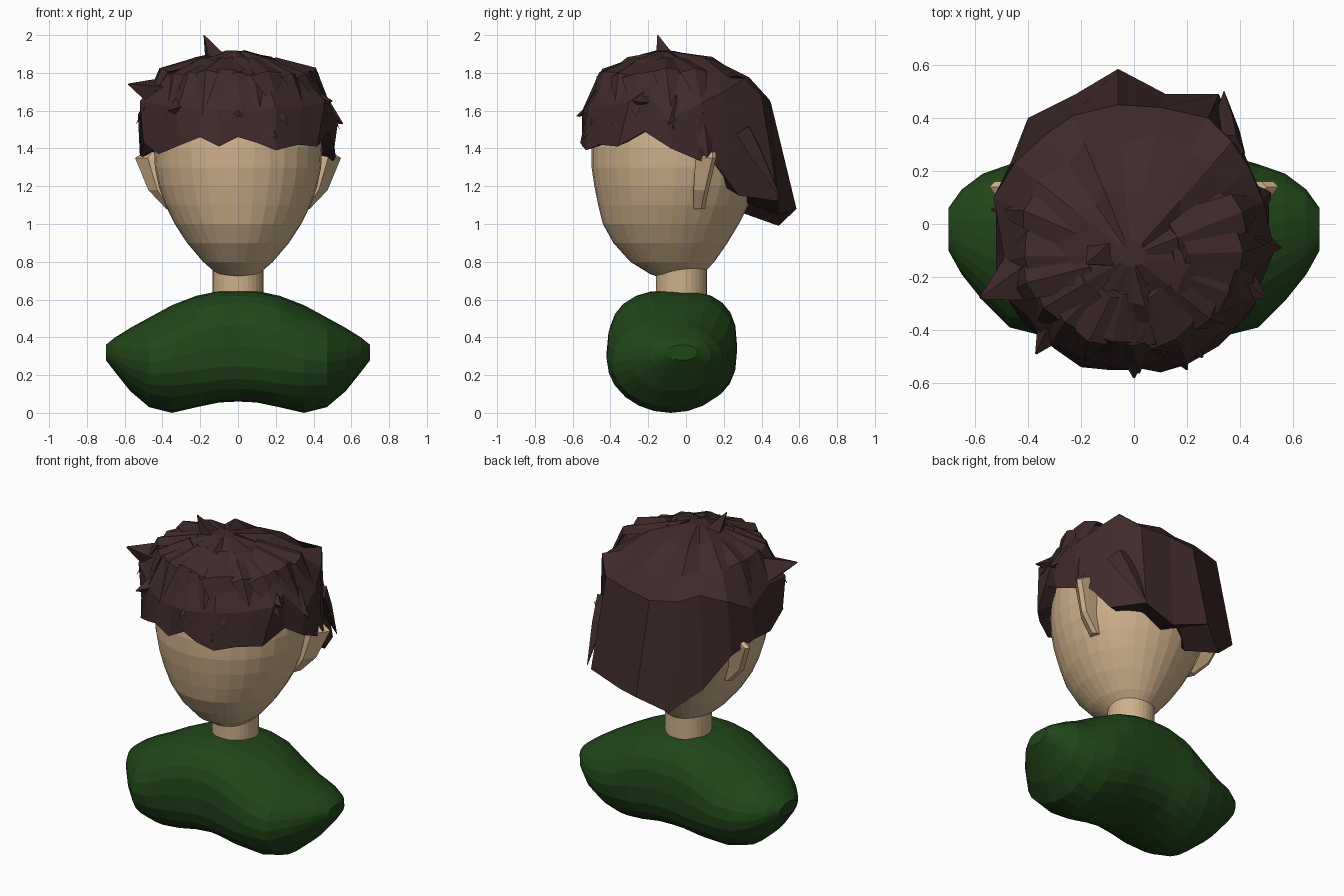
import bpy, bmesh, math, random
from mathutils import Vector

if "Cube" in bpy.data.objects:
    bpy.data.objects.remove(bpy.data.objects["Cube"])

random.seed(4)


def material(name, rgb):
    m = bpy.data.materials.new(name)
    m.diffuse_color = (*rgb, 1)
    m.use_nodes = True
    m.node_tree.nodes["Principled BSDF"].inputs["Base Color"].default_value = m.diffuse_color
    return m


SKIN = material("skin", (0.62, 0.44, 0.26))
HAIR = material("hair", (0.05, 0.023, 0.023))
GREEN = material("sweater", (0.015, 0.06, 0.01))


def finish(name, bm, mat):
    bmesh.ops.recalc_face_normals(bm, faces=bm.faces)
    me = bpy.data.meshes.new(name)
    bm.to_mesh(me)
    bm.free()
    me.materials.append(mat)
    ob = bpy.data.objects.new(name, me)
    bpy.context.collection.objects.link(ob)
    return ob


def loft(name, rings, mat):
    """Skin a list of equally long closed rings and cap both ends."""
    bm = bmesh.new()
    vs = [[bm.verts.new(p) for p in r] for r in rings]
    n = len(rings[0])
    for a, b in zip(vs, vs[1:]):
        for i in range(n):
            j = (i + 1) % n
            bm.faces.new((a[i], a[j], b[j], b[i]))
    bm.faces.new(vs[0])
    bm.faces.new(vs[-1])
    return finish(name, bm, mat)


def circle(n, power=1.0):
    """Unit circle; a power below 1 makes it squarer."""
    def sq(v):
        return math.copysign(abs(v) ** power, v)
    return [(sq(math.cos(2 * math.pi * i / n)), sq(math.sin(2 * math.pi * i / n))) for i in range(n)]


# Head: z, half width, front y, back y
HEAD = [(.715, .05, -.13, .03), (.735, .11, -.19, .09), (.8, .185, -.295, .15), (.9, .27, -.385, .22),
        (1.0, .335, -.44, .28), (1.1, .385, -.465, .33), (1.2, .42, -.485, .37), (1.3, .44, -.5, .4),
        (1.4, .445, -.5, .41), (1.55, .43, -.48, .4), (1.7, .33, -.38, .3), (1.8, .18, -.25, .15)]
loft("head", [[(w * c, (f + b) / 2 + (b - f) / 2 * s, z) for c, s in circle(32)]
              for z, w, f, b in HEAD], SKIN)

# Neck
loft("neck", [[(.135 * c, -.025 + .135 * s, z) for c, s in circle(32)] for z in (.5, .85)], SKIN)

# Torso: x, bottom z, top z, front y, back y, squareness power
HALF = [(0, .06, .65, -.4, .27, .75), (.1, .055, .645, -.41, .27, .75), (.22, .03, .62, -.42, .27, .8),
        (.35, 0, .57, -.42, .26, 1), (.47, .03, .505, -.39, .225, 1), (.57, .115, .45, -.29, .19, .95),
        (.65, .215, .4, -.19, .13, .9), (.7, .28, .36, -.1, .06, .9)]
TORSO = [(-s[0], *s[1:]) for s in HALF[:0:-1]] + HALF
loft("torso", [[(x, (f + b) / 2 + (b - f) / 2 * c, (lo + hi) / 2 + (hi - lo) / 2 * s)
                for c, s in circle(24, p)] for x, lo, hi, f, b, p in TORSO], GREEN)

# Ears: wedges flaring outward and back
for side, label in ((1, "right"), (-1, "left")):
    rings = [[(side * xi, y0, z), (side * (xi + xo) / 2, y0, z), (side * xo, y1 - .02, z),
              (side * (xo - .02), y1, z), (side * xi, y1, z)]
             for z, xi, xo, y0, y1 in ((1.08, .34, .38, .04, .1), (1.18, .38, .475, .04, .12),
                                       (1.35, .41, .545, .05, .16), (1.38, .41, .5, .06, .16))]
    loft(label + "_ear", rings, SKIN)

# Hair cap: jagged hem and the widest ring, counter-clockwise from the front
HEM = [(0, -.54, 1.46), (.1, -.56, 1.43), (.2, -.53, 1.39), (.32, -.46, 1.42), (.42, -.36, 1.41),
       (.48, -.22, 1.49), (.51, -.08, 1.4), (.51, .06, 1.34), (.46, .16, 1.31), (.41, .28, 1.15),
       (.32, .49, 1.12), (.12, .49, 1.05), (-.06, .585, 1.08), (-.22, .49, .99), (-.4, .4, 1.15),
       (-.47, .22, 1.31), (-.52, .06, 1.37), (-.52, -.1, 1.36), (-.5, -.25, 1.43), (-.42, -.37, 1.37),
       (-.3, -.47, 1.42), (-.2, -.54, 1.46), (-.1, -.55, 1.41)]
WIDE = [(0, -.55, 1.6), (.1, -.51, 1.6), (.2, -.52, 1.62), (.34, -.4, 1.62), (.46, -.3, 1.65),
        (.45, -.19, 1.68), (.53, -.1, 1.55), (.49, .08, 1.64), (.44, .2, 1.7), (.37, .31, 1.77),
        (.28, .4, 1.68), (.1, .44, 1.66), (-.06, .45, 1.64), (-.23, .41, 1.66), (-.33, .34, 1.7),
        (-.45, .23, 1.65), (-.53, .1, 1.58), (-.49, -.12, 1.64), (-.52, -.25, 1.65),
        (-.4, -.35, 1.63), (-.33, -.44, 1.62), (-.2, -.5, 1.6), (-.1, -.53, 1.6)]
CROWN = Vector((-.01, -.12, 0))


def upper(k, z, rough):
    """Ring above the widest one, pulled toward the crown and roughened into ridges."""
    ring = []
    for i, p in enumerate(WIDE):
        f = k + (rough if i % 2 else -rough)
        ring.append((CROWN.x + (p[0] - CROWN.x) * f, CROWN.y + (p[1] - CROWN.y) * f,
                     z + random.uniform(-rough, rough) * .6))
    return ring


tuck = [(x * .6, y * .6, z + .07) for x, y, z in HEM]
shoulder = upper(.78, 1.785, .03)
loft("hair_cap", [tuck, HEM, WIDE, shoulder, upper(.45, 1.865, .04), upper(.1, 1.915, .01)], HAIR)


# Hair locks: four-sided strands through base, middle and tip, given half width and thickness
def lock(name, base, mid, tip, w, t):
    base, mid, tip = Vector(base), Vector(mid), Vector(tip)
    d = (tip - base).normalized()
    out = Vector((base.x, base.y + .1, .35))
    out = (out - d * out.dot(d)).normalized()
    side = d.cross(out)
    rings = [[c + out * t * k, c + side * w * k, c - out * t * k, c - side * w * k]
             for c, k in ((base, .9), (mid, .7), (tip, .03))]
    loft(name, rings, HAIR)


SPIKES = [((-.3, -.14, 1.64), (-.58, -.28, 1.74), .17, .15), ((-.08, -.09, 1.8), (-.18, -.15, 2.0), .1, .08),
          ((.36, .3, 1.5), (.34, .5, 1.14), .08, .05), ((.3, -.16, 1.67), (.5, -.28, 1.65), .13, .09),
          ((.36, -.05, 1.66), (.555, -.09, 1.53), .12, .1), ((-.24, -.28, 1.64), (-.37, -.49, 1.6), .12, .1),
          ((.45, .08, 1.55), (.52, .12, 1.33), .08, .04), ((0, -.35, 1.68), (0, -.58, 1.57), .12, .08),
          ((.12, -.38, 1.66), (.2, -.55, 1.45), .1, .06)]
for i, (base, tip, w, t) in enumerate(SPIKES):
    lock(f"hair_spike_{i}", base, Vector(base).lerp(Vector(tip), .4), tip, w, t)

# Layered tufts combed from the crown over the brow and temples
for i in list(range(0, 8)) + list(range(16, 23)):
    s, w, h = Vector(shoulder[i]), Vector(WIDE[i]), Vector(HEM[(i + 1) % 23])
    top = CROWN.lerp(Vector((s.x, s.y, 0)), random.uniform(.3, .5)) + Vector((0, 0, 1.86))
    tip = w.lerp(h, random.uniform(.1, .5)) + Vector((w.x, w.y, 0)) * .02
    lock(f"hair_tuft_{i}", top, s + Vector((0, 0, .01)), tip, random.uniform(.09, .14), .035)
